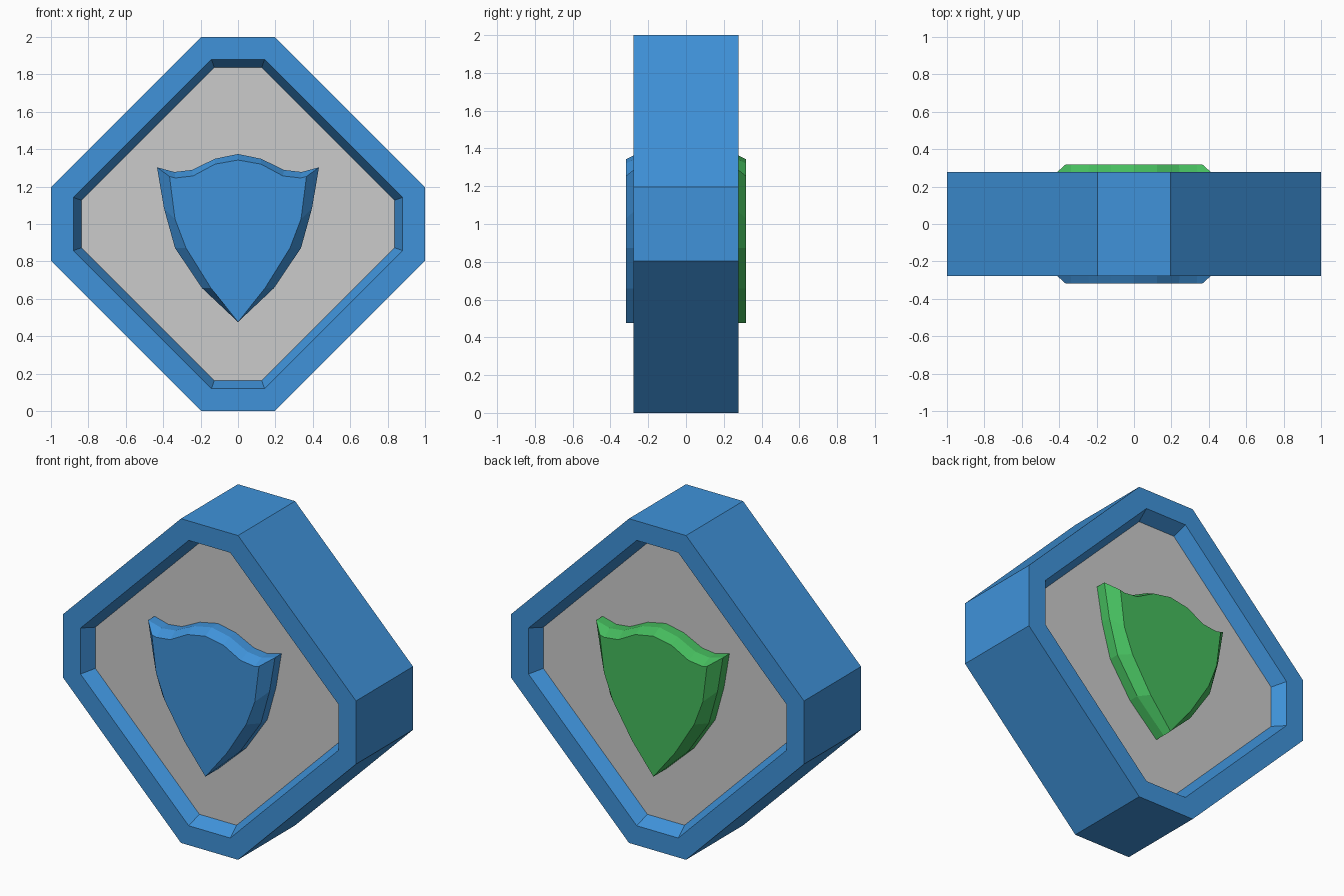
import bpy, bmesh

if "Cube" in bpy.data.objects:
    bpy.data.objects.remove(bpy.data.objects["Cube"])

BLUE = (0.05, 0.29, 0.70, 1)
GREEN = (0.06, 0.50, 0.11, 1)


def material(name, color):
    m = bpy.data.materials.new(name)
    m.diffuse_color = color
    m.use_nodes = True
    m.node_tree.nodes["Principled BSDF"].inputs["Base Color"].default_value = m.diffuse_color
    return m


def loft(name, rings, mat=None, cap_start=False, cap_end=False):
    """Bridge equal-length rings of (x, z) points placed at depth y."""
    bm = bmesh.new()
    loops = [[bm.verts.new((x, y, z)) for x, z in pts] for y, pts in rings]
    n = len(loops[0])
    for a, b in zip(loops, loops[1:]):
        for i in range(n):
            j = (i + 1) % n
            bm.faces.new((a[i], a[j], b[j], b[i]))
    if cap_start:
        bm.faces.new(loops[0])
    if cap_end:
        bm.faces.new(loops[-1][::-1])
    bmesh.ops.remove_doubles(bm, verts=bm.verts, dist=1e-5)
    bmesh.ops.recalc_face_normals(bm, faces=bm.faces)
    me = bpy.data.meshes.new(name)
    bm.to_mesh(me)
    bm.free()
    ob = bpy.data.objects.new(name, me)
    bpy.context.collection.objects.link(ob)
    if mat:
        me.materials.append(mat)
    return ob


def octagon(r, s):
    """Cut-corner diamond of half size r with flats of half length s."""
    pts = [(s, -r), (r, -s), (r, s), (s, r), (-s, r), (-r, s), (-r, -s), (-s, -r)]
    return [(x, z + 1) for x, z in pts]


def mirrored(half):
    """Complete an outline whose first and last points lie on x = 0."""
    return half + [(-x, z) for x, z in half[-2:0:-1]]


blue = material("blue", BLUE)
green = material("green", GREEN)

# Thick frame with chamfered recesses on both sides
outer, rim, floor = octagon(1.0, 0.195), octagon(0.88, 0.142), octagon(0.837, 0.127)
loft("frame", [(-0.195, floor), (-0.278, rim), (-0.278, outer),
               (0.278, outer), (0.278, rim), (0.195, floor)], blue)

# Grey centre panel
loft("panel", [(-0.195, floor), (0.195, floor)], None, True, True)

# Bevelled shield emblems, front and back
base = mirrored([(0, 1.374), (0.123, 1.349), (0.246, 1.289), (0.34, 1.278), (0.433, 1.303),
                 (0.396, 1.085), (0.337, 0.872), (0.193, 0.658), (0, 0.476)])
face = mirrored([(0, 1.342), (0.123, 1.32), (0.24, 1.257), (0.335, 1.246), (0.366, 1.254),
                 (0.337, 1.027), (0.278, 0.872), (0.145, 0.658), (0, 0.476)])
for name, side, mat in (("front_shield", -1, blue), ("back_shield", 1, green)):
    loft(name, [(side * 0.195, base), (side * 0.258, base), (side * 0.318, face)],
         mat, cap_end=True)
